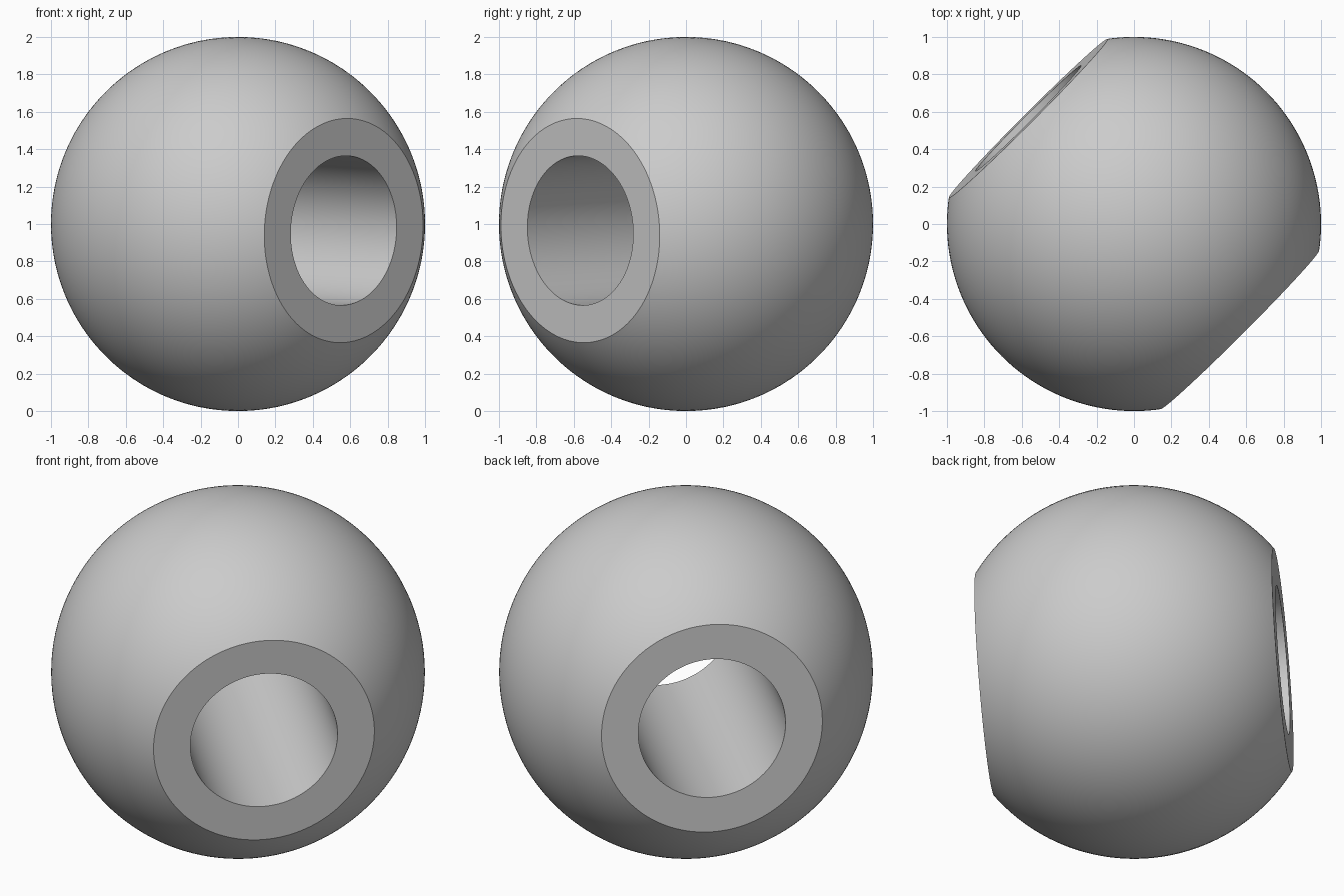
import bpy, bmesh, math
from mathutils import Vector

cube = bpy.data.objects.get("Cube")
if cube:
    bpy.data.objects.remove(cube, do_unlink=True)

RADIUS, BORE, FLAT = 1.0, 0.4, 0.8   # ball radius, bore radius, flat distance
SEGMENTS, ARC_STEPS = 128, 64
AXIS = Vector((1, -1, -0.062))       # bore direction

# Plain grey material
grey = bpy.data.materials.new("grey")
grey.use_nodes = True
colour = (0.6, 0.6, 0.6, 1)
grey.diffuse_color = colour
grey.node_tree.nodes["Principled BSDF"].inputs["Base Color"].default_value = colour

# Closed profile: outer arc between the flats, then the straight bore wall
limit = math.asin(FLAT / RADIUS)
angles = [limit * (2 * i / ARC_STEPS - 1) for i in range(ARC_STEPS + 1)]
profile = [(RADIUS * math.cos(a), RADIUS * math.sin(a)) for a in angles]
profile += [(BORE, FLAT), (BORE, -FLAT)]

# Revolve the profile around the bore axis
bm = bmesh.new()
verts = [bm.verts.new((r, 0, h)) for r, h in profile]
edges = [bm.edges.new((v, verts[i - 1])) for i, v in enumerate(verts)]
bmesh.ops.spin(bm, geom=verts + edges, cent=(0, 0, 0), axis=(0, 0, 1),
               angle=2 * math.pi, steps=SEGMENTS)
bmesh.ops.remove_doubles(bm, verts=bm.verts, dist=1e-5)
bmesh.ops.recalc_face_normals(bm, faces=bm.faces)

mesh = bpy.data.meshes.new("drilled_ball")
bm.to_mesh(mesh)
bm.free()
mesh.materials.append(grey)

# Place the ball with the bore running diagonally, slightly tilted
ball = bpy.data.objects.new("drilled_ball", mesh)
bpy.context.collection.objects.link(ball)
ball.rotation_euler = AXIS.to_track_quat('Z', 'Y').to_euler()
ball.location = (0, 0, RADIUS)

# Smooth curved surfaces, crisp rims
bpy.context.view_layer.objects.active = ball
ball.select_set(True)
bpy.ops.object.shade_smooth_by_angle(angle=math.radians(30))
